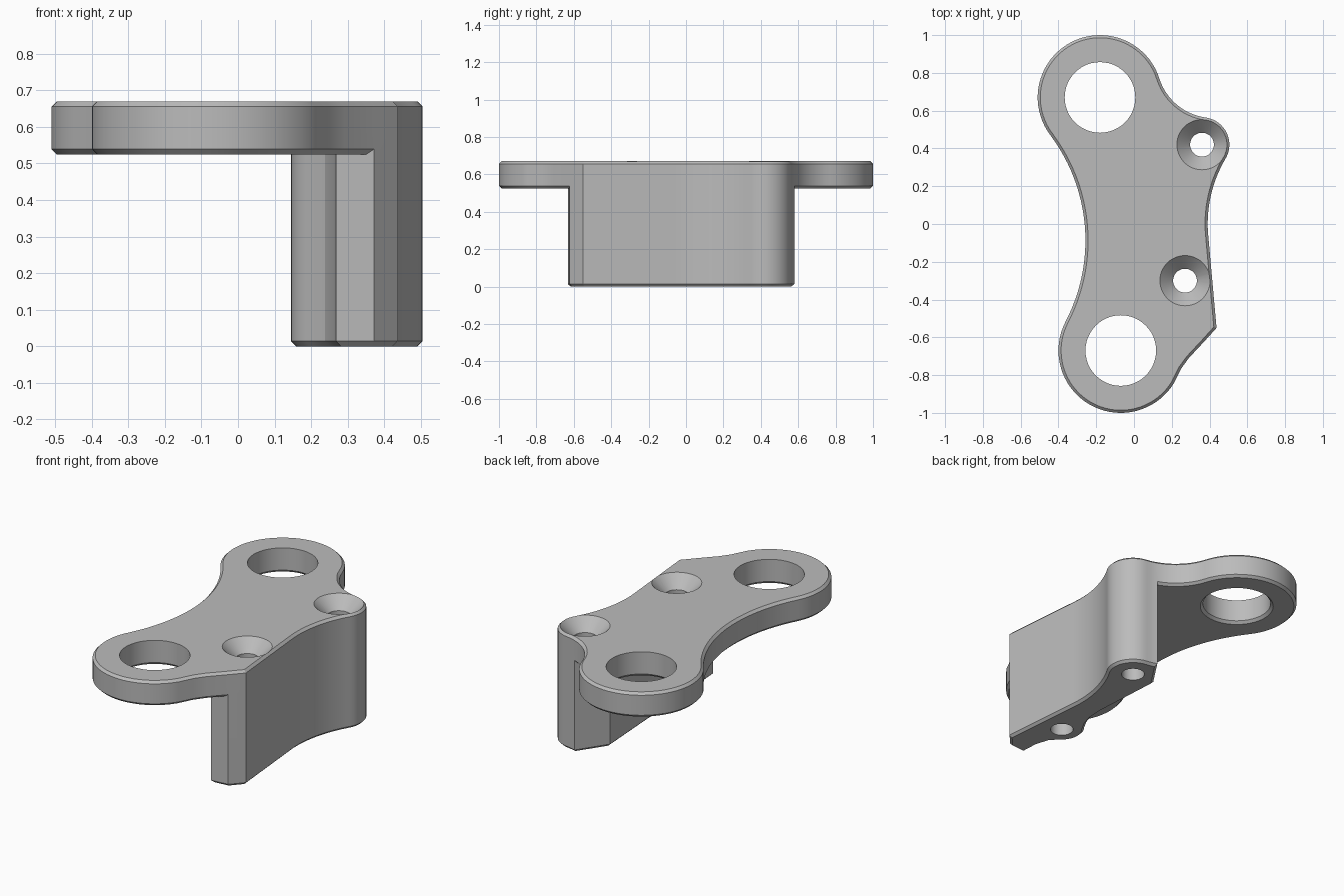
import bpy, bmesh, math
from mathutils import Vector

cube = bpy.data.objects.get("Cube")
if cube:
    bpy.data.objects.remove(cube, do_unlink=True)

PLATE_BOTTOM, TOP, CHAMFER = 0.525, 0.67, 0.014

grey = bpy.data.materials.new("machined_grey")
grey.use_nodes = True
grey.diffuse_color = (0.5, 0.5, 0.5, 1)
grey.node_tree.nodes["Principled BSDF"].inputs["Base Color"].default_value = (0.5, 0.5, 0.5, 1)


def arc(cx, cy, r, start, end, n):
    """Points along an arc in degrees, without its last point."""
    angles = [math.radians(start + (end - start) * i / n) for i in range(n)]
    return [Vector((cx + r * math.cos(a), cy + r * math.sin(a))) for a in angles]


def inset(outline, d):
    """Move a clockwise outline inwards by d with mitred corners."""
    result = []
    for i, p in enumerate(outline):
        a = (p - outline[i - 1]).normalized()
        b = (outline[(i + 1) % len(outline)] - p).normalized()
        na, nb = Vector((a.y, -a.x)), Vector((b.y, -b.x))
        result.append(p + (na + nb) * d / (1 + na.dot(nb)))
    return result


def loft(name, rings):
    """Solid from stacked (outline, height) rings with capped ends."""
    bm = bmesh.new()
    loops = [[bm.verts.new((p.x, p.y, z)) for p in pts] for pts, z in rings]
    for low, high in zip(loops, loops[1:]):
        for i in range(len(low)):
            bm.faces.new((low[i - 1], low[i], high[i], high[i - 1]))
    bm.faces.new(loops[0])
    bm.faces.new(loops[-1])
    bmesh.ops.recalc_face_normals(bm, faces=bm.faces)
    mesh = bpy.data.meshes.new(name)
    bm.to_mesh(mesh)
    bm.free()
    mesh.materials.append(grey)
    obj = bpy.data.objects.new(name, mesh)
    bpy.context.collection.objects.link(obj)
    return obj


def turned_cutter(name, x, y, profile):
    """Round cutter from (radius, height) pairs."""
    return loft(name, [(arc(x, y, r, 360, 0, 48), z) for r, z in profile])


def combine(target, tool, operation):
    bpy.context.view_layer.objects.active = target
    mod = target.modifiers.new(operation, "BOOLEAN")
    mod.operation, mod.object, mod.solver = operation, tool, "EXACT"
    bpy.ops.object.modifier_apply(modifier=mod.name)
    bpy.data.objects.remove(tool, do_unlink=True)


# Outer wall shared by the plate and the block
shared = (arc(0.42, 0.861, 0.3, 250, 262.2, 3)
          + arc(0.36, 0.42, 0.145, 82.2, -30.6, 16)
          + arc(1.07, 0, 0.68, 149.4, 185, 14)
          + [Vector((0.393, -0.06)), Vector((0.437, -0.55)), Vector((0.372, -0.622))])

# Plate outline: two round ends joined by hollow sides
plate_outline = (arc(-0.18, 0.67, 0.33, 217, 17.7, 40)
                 + arc(0.42, 0.861, 0.3, 197.7, 250, 10)
                 + shared
                 + [Vector((0.29, -0.71)), Vector((0.25, -0.765))]
                 + arc(-0.07, -0.67, 0.33, -32, -207.6, 36)
                 + arc(-1.184, -0.087, 0.927, -27.6, 37, 24))
plate = loft("mounting_bracket", [
    (inset(plate_outline, CHAMFER), PLATE_BOTTOM),
    (plate_outline, PLATE_BOTTOM + CHAMFER),
    (plate_outline, TOP - CHAMFER),
    (inset(plate_outline, CHAMFER), TOP)])

# Block under the plate, bulging round the front screw hole
block_outline = (shared
                 + [Vector((0.268, -0.632)), Vector((0.262, -0.52)), Vector((0.238, -0.445))]
                 + arc(0.27, -0.3, 0.125, 235, 140, 12)
                 + [Vector(p) for p in ((0.175, -0.22), (0.205, -0.165), (0.225, -0.1),
                                        (0.23, 0.0), (0.205, 0.41))])
block = loft("block", [
    (inset(block_outline, CHAMFER), 0),
    (block_outline, CHAMFER),
    (block_outline, 0.6)])
combine(plate, block, "UNION")

# Large through holes with a small bevel below
for x, y in ((-0.18, 0.67), (-0.07, -0.67)):
    bore = turned_cutter("bore_cutter", x, y, [
        (0.217, PLATE_BOTTOM - 0.015), (0.187, PLATE_BOTTOM + 0.015), (0.187, TOP + 0.1)])
    combine(plate, bore, "DIFFERENCE")

# Countersunk screw holes through the block
for x, y in ((0.36, 0.42), (0.27, -0.3)):
    screw = turned_cutter("screw_cutter", x, y, [
        (0.063, -0.1), (0.063, TOP - 0.07), (0.133, TOP), (0.153, TOP + 0.02)])
    combine(plate, screw, "DIFFERENCE")

# Smooth curved walls, keep crisp edges
bpy.ops.object.select_all(action="DESELECT")
plate.select_set(True)
bpy.context.view_layer.objects.active = plate
bpy.ops.object.shade_smooth_by_angle(angle=math.radians(25))
